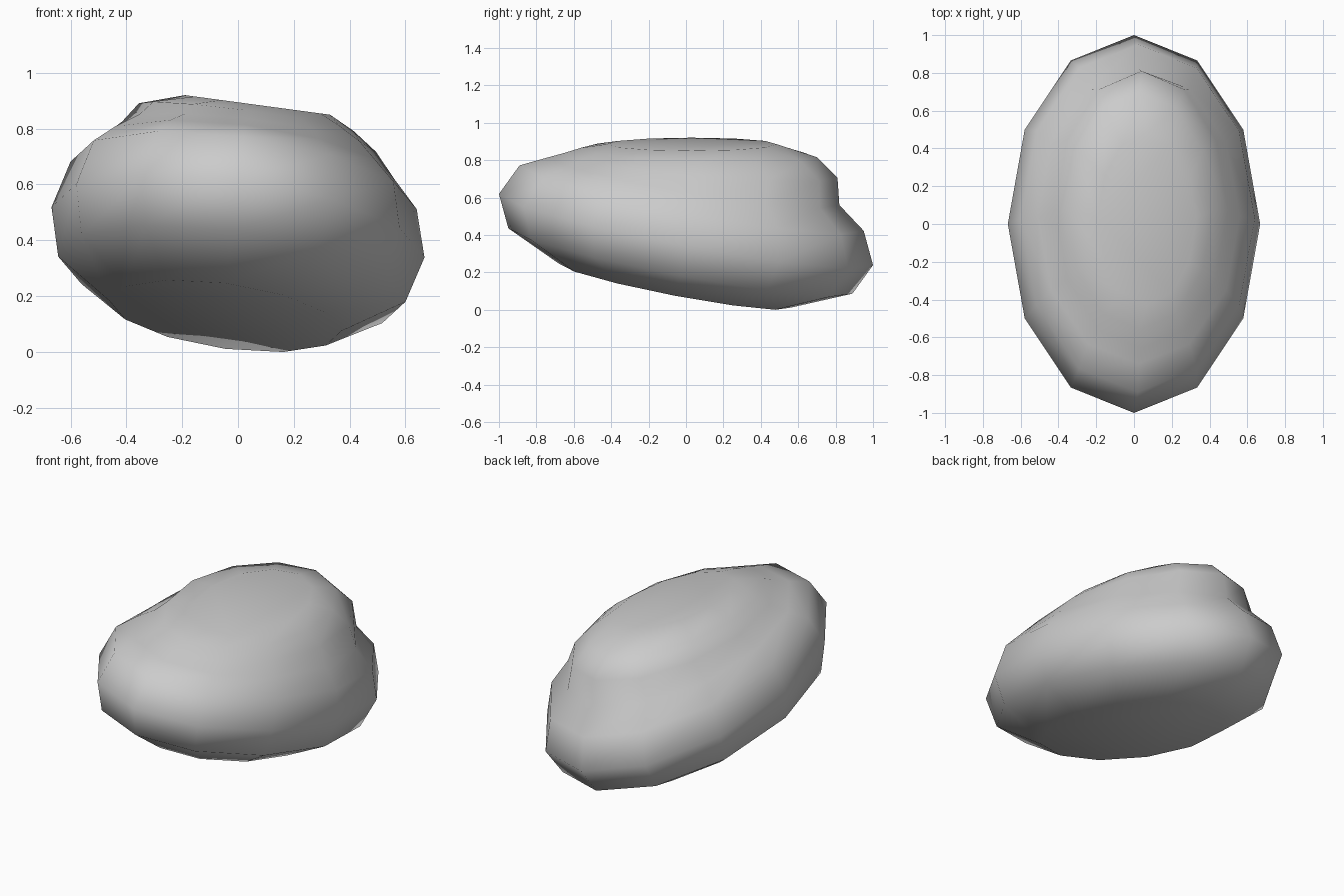
import bpy, bmesh
from math import sin, cos, pi

if "Cube" in bpy.data.objects:
    bpy.data.objects.remove(bpy.data.objects["Cube"])

SIDES = 12

# Elliptical rings, bottom to top:
# centre x, y, z, half width, half length, slope along x, slope along y
RINGS = [
    (-0.045, -0.06, 0.130, 0.415, 0.62, -0.13, -0.19),
    (-0.022, -0.03, 0.262, 0.622, 0.92, -0.13, -0.19),
    (0.0, 0.0, 0.430, 0.668, 1.00, -0.135, -0.19),
    (0.02, 0.03, 0.598, 0.62, 0.92, -0.137, -0.19),
    (0.025, 0.04, 0.688, 0.535, 0.78, -0.126, -0.163),   # crease
    (0.04, 0.075, 0.772, 0.455, 0.735, -0.12, -0.088),   # upper lobe
    (0.03, 0.07, 0.842, 0.385, 0.63, -0.13, -0.04),
    (0.07, 0.03, 0.886, 0.26, 0.455, -0.135, 0.0),
]

bm = bmesh.new()


def add_ring(cx, cy, cz, rx, ry, sx, sy):
    verts = []
    for i in range(SIDES):
        a = -2 * pi * i / SIDES
        dx, dy = rx * sin(a), ry * cos(a)
        verts.append(bm.verts.new((cx + dx, cy + dy, cz + sx * dx + sy * dy)))
    return verts


# Stone body: skin the rings and cap both ends
loops = [add_ring(*r) for r in RINGS]
for low, high in zip(loops, loops[1:]):
    for i in range(SIDES):
        j = (i + 1) % SIDES
        bm.faces.new((low[i], low[j], high[j], high[i]))
bm.faces.new(loops[0][::-1])
bm.faces.new(loops[-1])
bmesh.ops.recalc_face_normals(bm, faces=bm.faces)

# Rest on the ground
lowest = min(v.co.z for v in bm.verts)
bmesh.ops.translate(bm, verts=bm.verts, vec=(0, 0, -lowest))
for f in bm.faces:
    f.smooth = True

mesh = bpy.data.meshes.new("stone")
bm.to_mesh(mesh)
bm.free()
stone = bpy.data.objects.new("stone", mesh)
bpy.context.collection.objects.link(stone)
